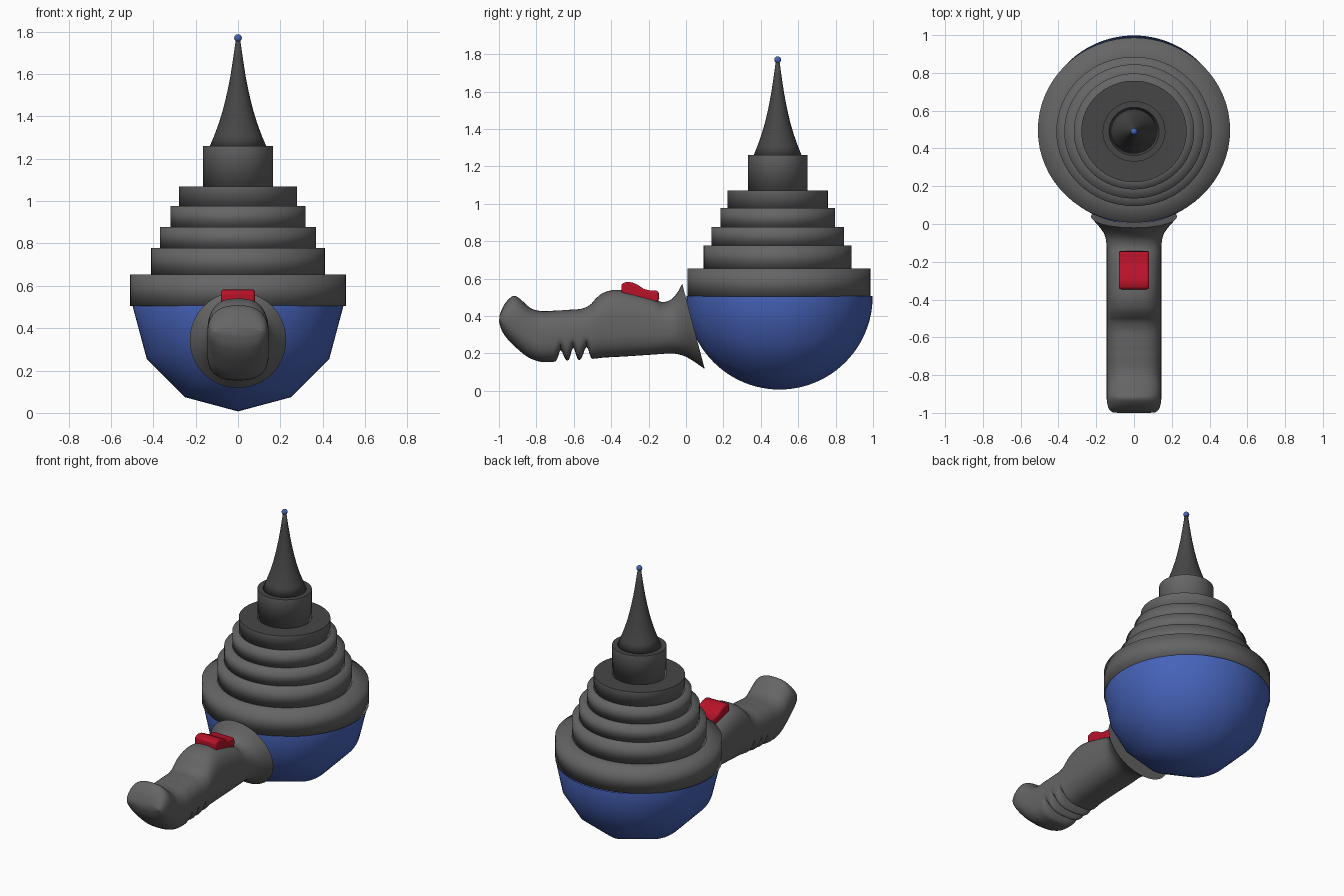
import bpy, bmesh, math
from mathutils import Vector, Matrix

if "Cube" in bpy.data.objects:
    bpy.data.objects.remove(bpy.data.objects["Cube"])


def material(name, rgb):
    m = bpy.data.materials.new(name)
    m.diffuse_color = (*rgb, 1)
    m.use_nodes = True
    m.node_tree.nodes["Principled BSDF"].inputs["Base Color"].default_value = m.diffuse_color
    return m


GREY = material("grey", (0.13, 0.13, 0.13))
DARK = material("dark grey", (0.062, 0.062, 0.062))
BLUE = material("blue", (0.062, 0.125, 0.49))
RED = material("red", (0.48, 0.006, 0.022))


def finish(name, bm, mats, smooth=True):
    bmesh.ops.recalc_face_normals(bm, faces=bm.faces)
    for f in bm.faces:
        f.smooth = smooth
    me = bpy.data.meshes.new(name)
    bm.to_mesh(me)
    bm.free()
    for m in mats:
        me.materials.append(m)
    ob = bpy.data.objects.new(name, me)
    bpy.context.collection.objects.link(ob)
    return ob


def skin(bm, rings, closed_ends=False):
    rows = [[bm.verts.new(p) for p in r] for r in rings]
    n = len(rows[0])
    for a, b in zip(rows, rows[1:]):
        for i in range(n):
            j = (i + 1) % n
            bm.faces.new((a[i], a[j], b[j], b[i]))
    if closed_ends:
        bm.faces.new(rows[0])
        bm.faces.new(rows[-1])


def lathe(name, profile, cy, mats, dark_top=False, squash=0.962, n=64):
    bm = bmesh.new()
    skin(bm, [[(r * math.cos(2 * math.pi * i / n),
                cy + squash * r * math.sin(2 * math.pi * i / n), z)
               for i in range(n)] for r, z in profile], True)
    ob = finish(name, bm, mats)
    if dark_top:
        for p in ob.data.polygons:
            if abs(p.normal.z) > 0.7 and p.center.z > profile[0][1] + 0.01:
                p.material_index = 1
                p.use_smooth = False
    return ob


# bowl: sphere with its poles along y, lower half only
bm = bmesh.new()
bmesh.ops.create_uvsphere(bm, u_segments=12, v_segments=48, radius=0.498)
bmesh.ops.rotate(bm, verts=bm.verts, cent=(0, 0, 0), matrix=Matrix.Rotation(math.pi / 2, 3, 'X'))
bmesh.ops.translate(bm, verts=bm.verts, vec=(0, 0.5, 0.505))
bmesh.ops.bisect_plane(bm, geom=bm.verts[:] + bm.edges[:] + bm.faces[:], dist=1e-4,
                       plane_co=(0, 0, 0.506), plane_no=(0, 0, 1), clear_outer=True)
finish("bowl", bm, [BLUE])

# stepped tiers
CY = 0.49
tiers = [(0.509, 0.504, 0.653), (0.411, 0.653, 0.778), (0.369, 0.778, 0.877),
         (0.319, 0.877, 0.977), (0.279, 0.977, 1.07), (0.166, 1.07, 1.26)]
for k, (r, z0, z1) in enumerate(tiers):
    inner = tiers[k + 1][0] * 0.96 if k < 5 else 0.12
    lathe(f"tier_{k + 1}", [(r * 0.8, z0), (r, z0), (r, z1), (inner, z1)],
          0.497 if k == 0 else CY, [GREY, DARK], dark_top=k > 3)

# concave spike and ball tip
lathe("spike", [(0.135, 1.255), (0.112, 1.31), (0.09, 1.37), (0.07, 1.435), (0.052, 1.51),
                (0.036, 1.59), (0.022, 1.68), (0.01, 1.765)], CY, [DARK])
bm = bmesh.new()
bmesh.ops.create_uvsphere(bm, u_segments=20, v_segments=12, radius=0.018,
                          matrix=Matrix.Translation((0, CY, 1.77)))
finish("tip_ball", bm, [BLUE])

# handle stations: top y, top z, bottom y, bottom z, half width, squareness
stations = [
    (-0.02, 0.572, 0.10, 0.117, 0.228, 2), (-0.05, 0.52, 0.03, 0.165, 0.185, 2),
    (-0.085, 0.485, -0.02, 0.19, 0.157, 2.2), (-0.13, 0.475, -0.08, 0.2, 0.146, 2.5),
    (-0.18, 0.497, -0.16, 0.195, 0.145, 2.7), (-0.35, 0.54, -0.34, 0.183, 0.145, 2.7),
    (-0.44, 0.525, -0.44, 0.178, 0.145, 2.7), (-0.485, 0.49, -0.49, 0.172, 0.145, 2.7),
    (-0.505, 0.467, -0.508, 0.178, 0.145, 2.7), (-0.525, 0.452, -0.532, 0.235, 0.145, 2.7),
    (-0.555, 0.44, -0.56, 0.172, 0.145, 2.7), (-0.58, 0.436, -0.58, 0.172, 0.145, 2.7),
    (-0.605, 0.435, -0.603, 0.23, 0.145, 2.7), (-0.63, 0.433, -0.625, 0.168, 0.145, 2.7),
    (-0.65, 0.432, -0.645, 0.168, 0.145, 2.7), (-0.67, 0.43, -0.67, 0.218, 0.145, 2.7),
    (-0.70, 0.429, -0.695, 0.16, 0.145, 2.7), (-0.77, 0.426, -0.74, 0.154, 0.145, 2.7),
    (-0.83, 0.442, -0.79, 0.158, 0.145, 2.7), (-0.885, 0.49, -0.85, 0.183, 0.145, 2.6),
    (-0.918, 0.508, -0.91, 0.232, 0.145, 2.5), (-0.948, 0.49, -0.95, 0.272, 0.142, 2.4),
    (-0.977, 0.452, -0.983, 0.318, 0.132, 2.3), (-0.996, 0.405, -1.0, 0.37, 0.112, 2.2)]


def smooth_path(pts, steps=3):
    out = []
    for i in range(len(pts) - 1):
        p = [pts[max(0, min(len(pts) - 1, i + d))] for d in (-1, 0, 1, 2)]
        for s in range(steps):
            t = s / steps
            out.append([0.5 * (2 * b + (c - a) * t + (2 * a - 5 * b + 4 * c - d) * t * t
                               + (3 * b - a - 3 * c + d) * t ** 3) for a, b, c, d in zip(*p)])
    return out + [pts[-1]]


def section(st, n=40):
    ty, tz, by, bz, w, e = st
    top, bot = Vector((0, ty, tz)), Vector((0, by, bz))
    # sides stay at a steady height so the grip grooves only dent the underside
    mid = (top + bot) / 2
    if -0.72 < by < -0.5:
        mid.z = (tz + 0.17) / 2
    ring = []
    for i in range(n):
        a = 2 * math.pi * i / n
        c, s = math.cos(a), math.sin(a)
        x = math.copysign(abs(c) ** (2 / e), c) * w
        v = abs(s) ** (2 / e)
        p = mid + ((top if s > 0 else bot) - mid) * v
        ring.append((x, p.y, p.z))
    return ring


bm = bmesh.new()
skin(bm, [section(s) for s in smooth_path(stations)], True)
handle = finish("handle", bm, [GREY])

# trigger button: side profile extruded across x
profile = [(-0.346, 0.52), (-0.346, 0.572), (-0.316, 0.583), (-0.285, 0.579), (-0.255, 0.565),
           (-0.225, 0.545), (-0.195, 0.537), (-0.147, 0.535), (-0.143, 0.495), (-0.16, 0.46)]
bm = bmesh.new()
skin(bm, [[(x, y, z) for y, z in profile] for x in (-0.08, 0.08)], True)
button = finish("button", bm, [RED])
bev = button.modifiers.new("bevel", 'BEVEL')
bev.width, bev.segments, bev.limit_method, bev.angle_limit = 0.012, 3, 'ANGLE', math.radians(40)

# keep crisp rims on the handle and button
for ob in (handle, button):
    bpy.ops.object.select_all(action='DESELECT')
    ob.select_set(True)
    bpy.context.view_layer.objects.active = ob
    bpy.ops.object.shade_smooth_by_angle(angle=math.radians(50))
